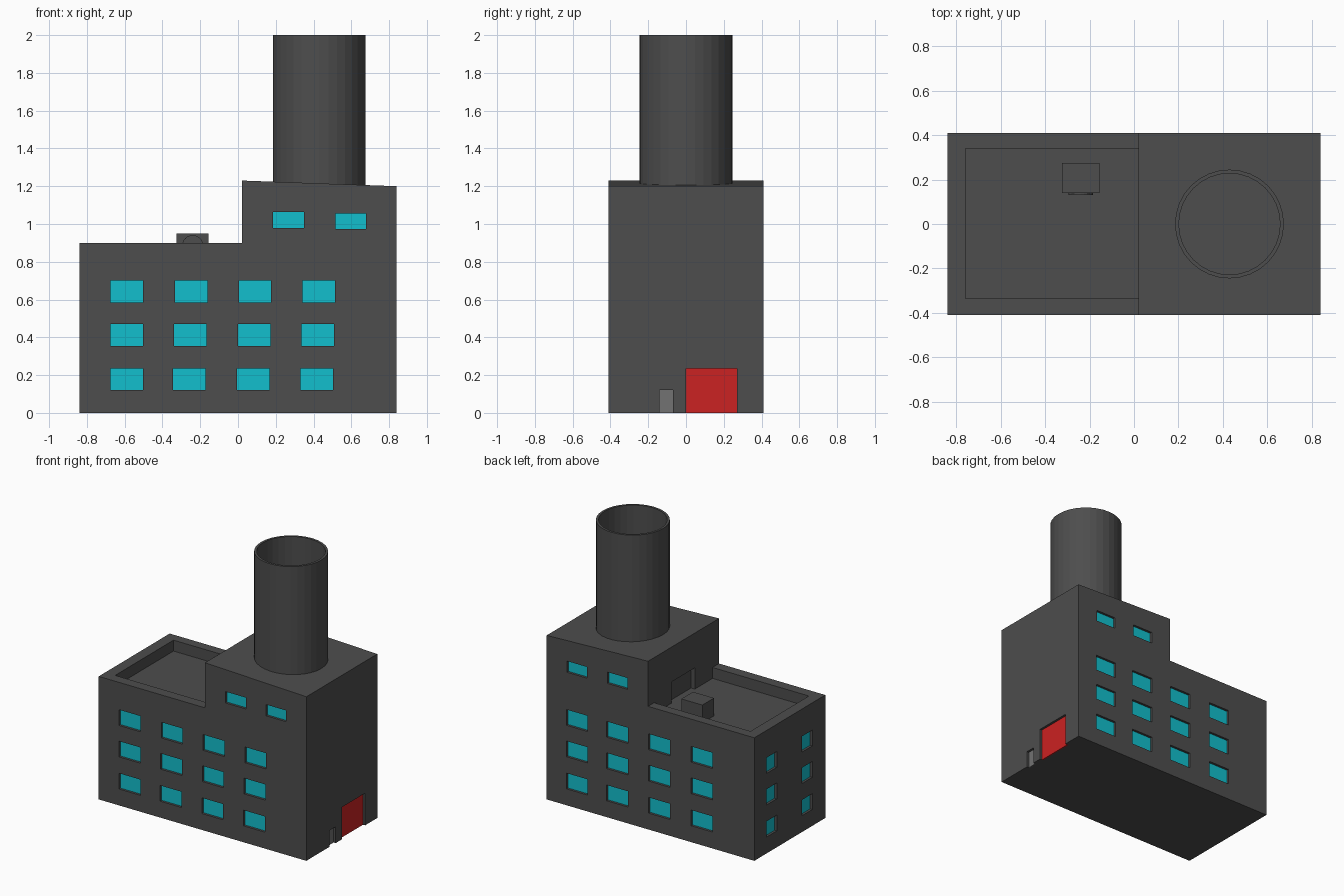
import bpy, bmesh, math
from mathutils import Matrix

if "Cube" in bpy.data.objects:
    bpy.data.objects.remove(bpy.data.objects["Cube"])


def material(name, rgb):
    m = bpy.data.materials.new(name)
    m.diffuse_color = (*rgb, 1)
    m.use_nodes = True
    m.node_tree.nodes["Principled BSDF"].inputs["Base Color"].default_value = m.diffuse_color
    return m


DARK = material("dark_grey", (0.075, 0.075, 0.075))
CYAN = material("cyan_glass", (0.006, 0.52, 0.61))
RED = material("red_paint", (0.6, 0.016, 0.016))
GREY = material("mid_grey", (0.17, 0.17, 0.17))


def finish(name, bm, mat):
    bmesh.ops.recalc_face_normals(bm, faces=bm.faces)
    me = bpy.data.meshes.new(name)
    bm.to_mesh(me)
    bm.free()
    if mat:
        me.materials.append(mat)
    ob = bpy.data.objects.new(name, me)
    bpy.context.collection.objects.link(ob)
    return ob


def boxes(name, bounds, mat=None):
    bm = bmesh.new()
    for x0, x1, y0, y1, z0, z1 in bounds:
        m = Matrix.Translation(((x0 + x1) / 2, (y0 + y1) / 2, (z0 + z1) / 2))
        m = m @ Matrix.Diagonal((x1 - x0, y1 - y0, z1 - z0, 1))
        bmesh.ops.create_cube(bm, size=1, matrix=m)
    return finish(name, bm, mat)


def cut(ob, bounds):
    cutter = boxes("cutter", bounds)
    cutter.hide_render = True
    mod = ob.modifiers.new("cut", 'BOOLEAN')
    mod.operation = 'DIFFERENCE'
    mod.solver = 'EXACT'
    mod.object = cutter
    dg = bpy.context.evaluated_depsgraph_get()
    me = bpy.data.meshes.new_from_object(ob.evaluated_get(dg))
    ob.modifiers.clear()
    ob.data = me
    bpy.data.objects.remove(cutter)


HX, HY, FLOOR, INSET = 0.84, 0.41, 0.82, 0.02

# stepped main building, extruded from its side profile
profile = [(-HX, 0), (HX, 0), (HX, 1.2), (0.02, 1.23), (0.02, 0.9), (-HX, 0.9)]
bm = bmesh.new()
face = bm.faces.new([bm.verts.new((x, -HY, z)) for x, z in profile])
ext = bmesh.ops.extrude_face_region(bm, geom=[face])
bmesh.ops.translate(bm, vec=(0, 2 * HY, 0),
                    verts=[v for v in ext["geom"] if isinstance(v, bmesh.types.BMVert)])
building = finish("building", bm, DARK)

# sunken terrace and its doorway
cut(building, [(-0.76, 0.02, -0.335, 0.34, FLOOR, 1.0)])
cut(building, [(-0.05, 0.05, -0.13, 0.14, FLOOR, 0.975)])

# openings: (wall, low, high, z0, z1)
windows = []
for row, z in enumerate((0.12, 0.355, 0.585)):
    for c in (-0.59, -0.253, 0.085, 0.423):
        x = c + 0.005 * (row - 1) * (c > -0.5)
        windows.append(("front", x - 0.086, x + 0.086, z, z + 0.115))
    for x in (-0.415, -0.07, 0.27, 0.595):
        windows.append(("back", x - 0.086, x + 0.086, z, z + 0.115))
    for y in (-0.2, 0.21):
        windows.append(("left", y - 0.06, y + 0.06, z, z + 0.115))
for wall in ("front", "back"):
    windows += [(wall, 0.185, 0.35, 0.98, 1.063), (wall, 0.515, 0.677, 0.974, 1.056)]
gate = ("right", 0.0, 0.27, 0, 0.235)
door = ("right", -0.14, -0.07, 0, 0.12)


def slab(opening, inner, outer):
    """Box in a wall; inner and outer are distances from the wall face."""
    wall, a, b, z0, z1 = opening
    half = HY if wall in ("front", "back") else HX
    d0, d1 = half + inner, half + outer
    if wall in ("front", "left"):
        d0, d1 = -d1, -d0
    if wall in ("front", "back"):
        return (a, b, d0, d1, z0, z1)
    return (d0, d1, a, b, z0, z1)


def drop(opening):
    """Carry ground level openings through the base."""
    w, a, b, z0, z1 = opening
    return (w, a, b, z0 if z0 > 0 else -0.05, z1)


cut(building, [slab(drop(o), -INSET, 0.05) for o in windows + [gate, door]])

# coloured panels at the back of the openings
for name, group, mat in (("windows", windows, CYAN), ("loading_gate", [gate], RED),
                         ("side_door", [door], GREY)):
    boxes(name, [slab(o, -INSET - 0.005, -INSET + 0.003) for o in group], mat)

# open chimney tube standing on the sloping roof
N = 32
bm = bmesh.new()
rings = []
for r, z in ((0.245, 1.19), (0.245, 2.0), (0.228, 2.0), (0.228, 1.19)):
    rings.append([bm.verts.new((0.43 + r * math.cos(2 * math.pi * i / N),
                                r * math.sin(2 * math.pi * i / N), z)) for i in range(N)])
for k in range(4):
    a, b = rings[k], rings[(k + 1) % 4]
    for i in range(N):
        j = (i + 1) % N
        bm.faces.new((a[i], a[j], b[j], b[i]))
finish("chimney", bm, DARK)

# ventilation unit with a round fan
boxes("roof_vent_box", [(-0.325, -0.155, 0.14, 0.275, FLOOR, 0.95)], DARK)
bm = bmesh.new()
bmesh.ops.create_cone(bm, cap_ends=True, segments=24, radius1=0.056, radius2=0.056, depth=0.012,
                      matrix=Matrix.Translation((-0.24, 0.137, 0.885)) @ Matrix.Rotation(math.pi / 2, 4, 'X'))
finish("roof_vent_fan", bm, DARK)
